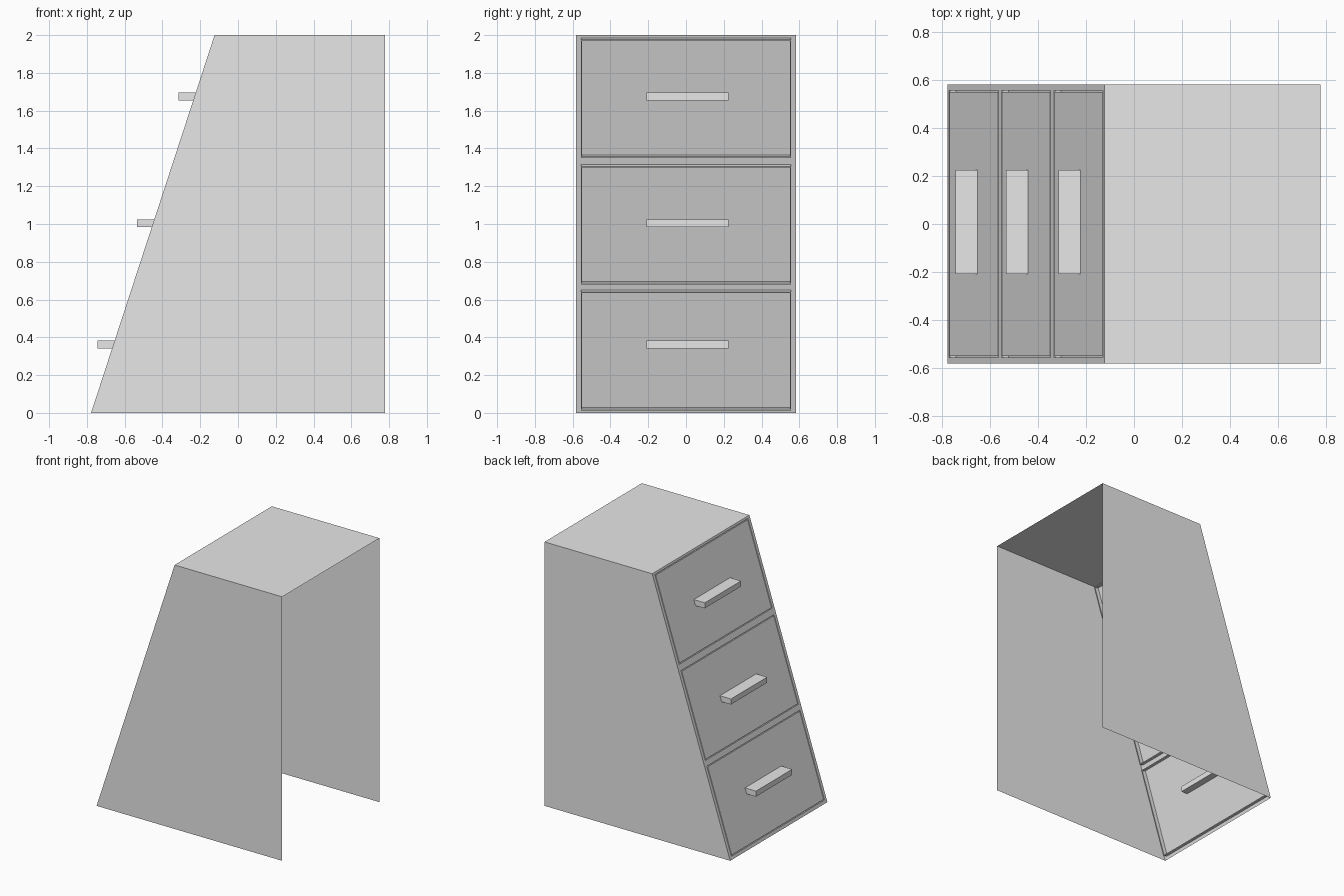
import bpy
import bmesh

cube = bpy.data.objects.get("Cube")
if cube:
    bpy.data.objects.remove(cube, do_unlink=True)

HEIGHT, HALF_W = 2.0, 0.582
FRONT_X, TOP_X, BACK_X = -0.778, -0.124, 0.778
GROOVE_W, GROOVE_D = 0.009, 0.03

grey = bpy.data.materials.new("plain_grey")
grey.use_nodes = True
grey.diffuse_color = (0.8, 0.8, 0.8, 1)
grey.node_tree.nodes["Principled BSDF"].inputs["Base Color"].default_value = grey.diffuse_color


def slope_x(z):
    """x of the leaning drawer face at height z."""
    return FRONT_X + (TOP_X - FRONT_X) * z / HEIGHT


def add_object(name, bm):
    mesh = bpy.data.meshes.new(name)
    bm.to_mesh(mesh)
    bm.free()
    mesh.materials.append(grey)
    obj = bpy.data.objects.new(name, mesh)
    bpy.context.collection.objects.link(obj)
    return obj


# Thin case: two side walls and a top, open at the back and below
bm = bmesh.new()
profile = [(FRONT_X, 0), (BACK_X, 0), (BACK_X, HEIGHT), (TOP_X, HEIGHT)]
near, far = ([bm.verts.new((x, y, z)) for x, z in profile] for y in (-HALF_W, HALF_W))
bm.faces.new(near)
bm.faces.new(far[::-1])
bm.faces.new((near[3], near[2], far[2], far[3]))
add_object("case", bm)

# Leaning face: a grid of rails with three drawer cells
bm = bmesh.new()
y_lines = [-HALF_W, -0.557, 0.557, HALF_W]
z_lines = [0, 0.023, 0.65, 0.69, 1.315, 1.36, 1.985, HEIGHT]
grid = [[bm.verts.new((slope_x(z), y, z)) for y in y_lines] for z in z_lines]
drawers = []
for row in range(len(z_lines) - 1):
    for col in range(len(y_lines) - 1):
        a, b = grid[row], grid[row + 1]
        face = bm.faces.new((a[col], b[col], b[col + 1], a[col + 1]))
        if col == 1 and row % 2:
            drawers.append(face)
bm.normal_update()

# Groove around each drawer: sink, step in, rise flush again
for thickness, depth in ((0, -GROOVE_D), (GROOVE_W, 0), (0, GROOVE_D)):
    bmesh.ops.inset_individual(bm, faces=drawers, thickness=thickness, depth=depth)
    bm.normal_update()
add_object("drawer_fronts", bm)

# Bar handles, each passing through its drawer front
for label, z in (("lower", 0.362), ("middle", 1.004), ("upper", 1.674)):
    bm = bmesh.new()
    bmesh.ops.create_cube(bm, size=1)
    bmesh.ops.scale(bm, vec=(0.13, 0.434, 0.042), verts=bm.verts)
    handle = add_object(label + "_handle", bm)
    handle.location = (slope_x(z) - 0.02, 0.009, z)
